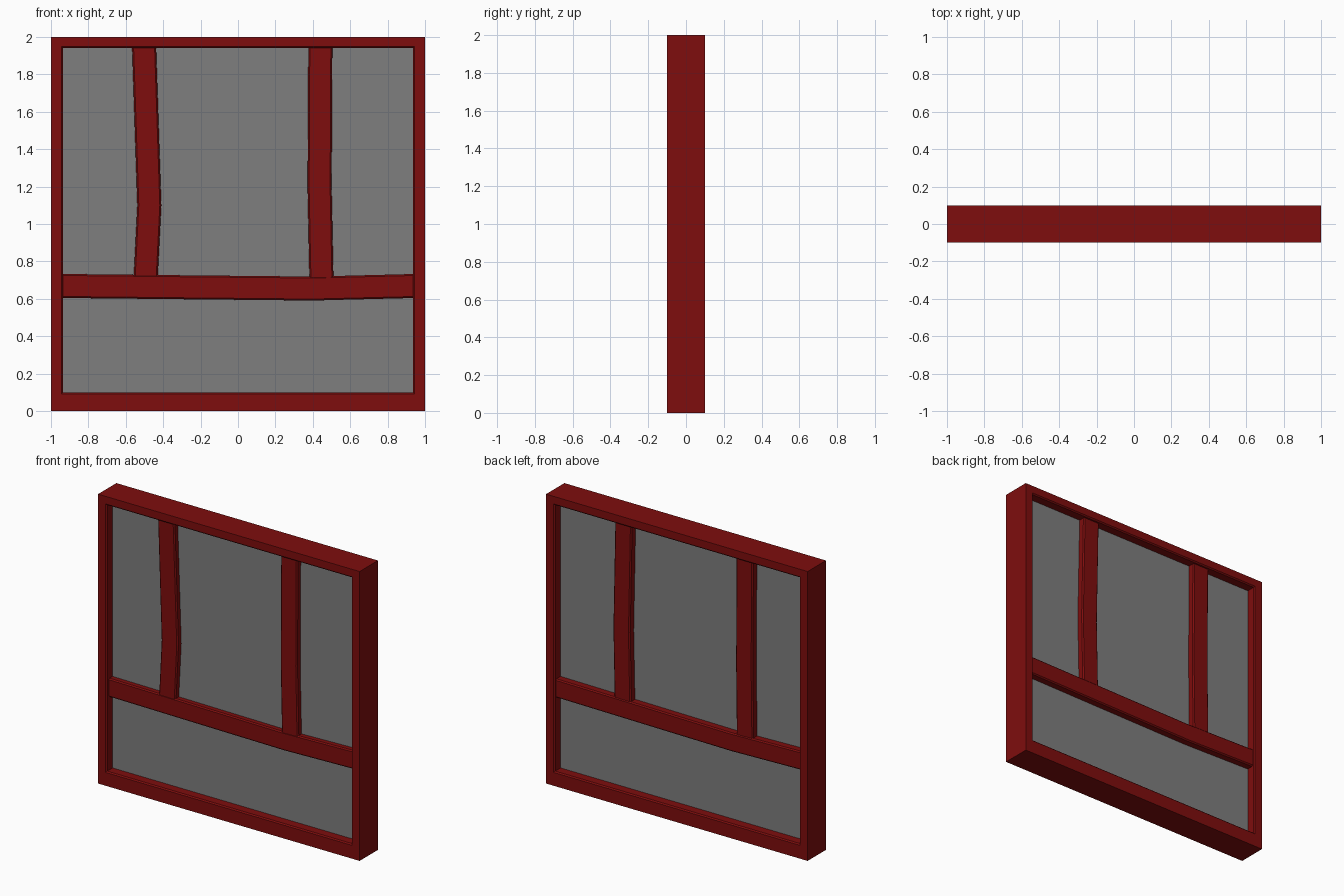
import bpy
import bmesh
from mathutils import Vector

cube = bpy.data.objects.get("Cube")
if cube:
    bpy.data.objects.remove(cube)


def material(name, color):
    mat = bpy.data.materials.new(name)
    mat.use_nodes = True
    mat.diffuse_color = color
    mat.node_tree.nodes["Principled BSDF"].inputs["Base Color"].default_value = color
    return mat


RED = material("dark red timber", (0.21, 0.004, 0.004, 1))
GREY = material("grey plaster", (0.21, 0.21, 0.21, 1))


def add_object(name, bm, mat):
    bmesh.ops.recalc_face_normals(bm, faces=bm.faces)
    mesh = bpy.data.meshes.new(name)
    bm.to_mesh(mesh)
    bm.free()
    mesh.materials.append(mat)
    obj = bpy.data.objects.new(name, mesh)
    bpy.context.collection.objects.link(obj)
    return obj


def loft(bm, rings, closed=False):
    """Skin a list of equal point rings, capping the ends if open."""
    rows = [[bm.verts.new(p) for p in ring] for ring in rings]
    n = len(rows[0])
    pairs = list(zip(rows, rows[1:]))
    if closed:
        pairs.append((rows[-1], rows[0]))
    for a, b in pairs:
        for i in range(n):
            j = (i + 1) % n
            bm.faces.new((a[i], a[j], b[j], b[i]))
    if not closed:
        bm.faces.new(rows[0])
        bm.faces.new(rows[-1])


def rect(inset, y):
    """Opening outline at depth y, grown or shrunk by inset."""
    l, b, t = 0.935 - inset, 0.1 + inset, 1.94 - inset
    return [(-l, y, b), (l, y, b), (l, y, t), (-l, y, t)]


def outline(y):
    return [(-1, y, 0), (1, y, 0), (1, y, 2), (-1, y, 2)]


# Outer frame with a fine chamfer round the opening
bm = bmesh.new()
D, C = 0.1, 0.008
loft(bm, [outline(-D), rect(-C, -D), rect(0, -D + C),
          rect(0, D - C), rect(-C, D), outline(D)], closed=True)
add_object("outer_frame", bm, RED)

# Infill panel
bm = bmesh.new()
loft(bm, [rect(-0.02, -0.034), rect(-0.02, 0.034)])
add_object("infill_panel", bm, GREY)


def beam(name, path, side, face, half=0.064, c=0.008):
    """Slightly crooked timber along (x, z) points, chamfered on its show face."""
    bm = bmesh.new()
    upright = abs(path[-1][1] - path[0][1]) > abs(path[-1][0] - path[0][0])
    across = Vector((1, 0, 0)) if upright else Vector((0, 0, 1))
    section = [(-half, 0), (-half, face - c), (-half + c, face),
               (half - c, face), (half, face - c), (half, 0)]
    loft(bm, [[Vector((x, side * d, z)) + across * w for w, d in section]
              for x, z in path])
    add_object(name, bm, RED)


# Timbers on the front
beam("front_rail", [(-0.95, 0.669), (-0.3, 0.662), (0.4, 0.655), (0.95, 0.669)], -1, 0.074)
beam("front_right_post", [(-0.502, 1.95), (-0.474, 1.1), (-0.494, 0.7)], -1, 0.072)
beam("front_left_post", [(0.44, 1.95), (0.436, 1.2), (0.446, 0.7)], -1, 0.072)

# Timbers on the back
beam("back_rail", [(0.95, 0.669), (0.3, 0.662), (-0.4, 0.655), (-0.95, 0.669)], 1, 0.086)
beam("back_left_post", [(0.425, 1.95), (0.44, 1.2), (0.43, 0.7)], 1, 0.08)
beam("back_right_post", [(-0.502, 1.95), (-0.498, 1.2), (-0.504, 0.7)], 1, 0.08)
